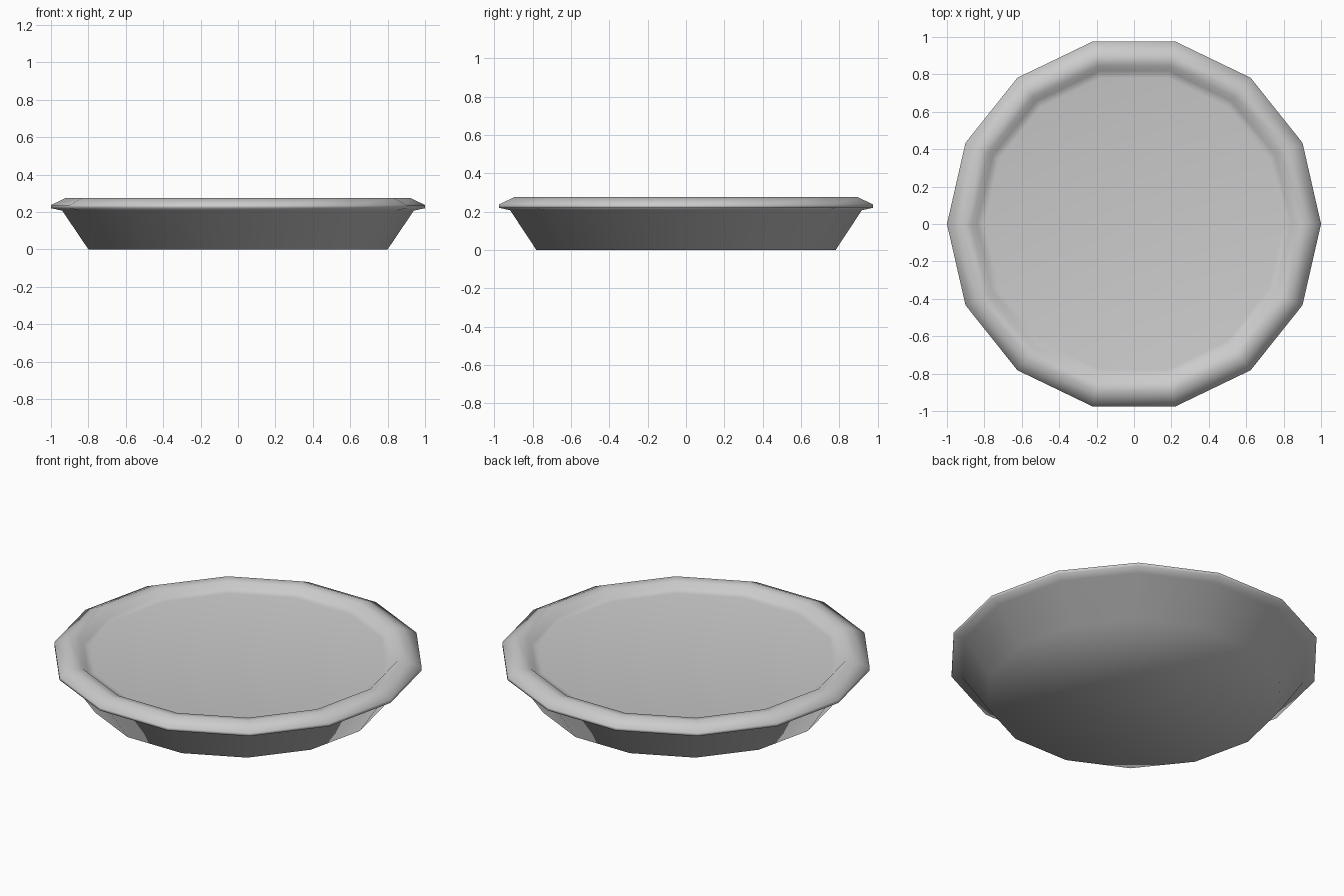
import bpy, bmesh
from math import cos, sin, tau

if "Cube" in bpy.data.objects:
    bpy.data.objects.remove(bpy.data.objects["Cube"])

SIDES = 14
# Outline (radius, height) from the underside edge, round the lip, to the filling
PROFILE = [(0.80, 0.0), (0.94, 0.207), (1.0, 0.22), (1.0, 0.237),
           (0.92, 0.275), (0.868, 0.268), (0.84, 0.237), (0.80, 0.23)]

bm = bmesh.new()
rings = [[bm.verts.new((r * cos(tau * i / SIDES), r * sin(tau * i / SIDES), z))
          for i in range(SIDES)] for r, z in PROFILE]

# Walls and lip
for low, high in zip(rings, rings[1:]):
    for i in range(SIDES):
        j = (i + 1) % SIDES
        bm.faces.new((low[i], low[j], high[j], high[i]))

# Flat underside and flat top surface
bm.faces.new(rings[0][::-1])
bm.faces.new(rings[-1])
bmesh.ops.recalc_face_normals(bm, faces=bm.faces)
for f in bm.faces:
    f.smooth = True

mesh = bpy.data.meshes.new("round_dish")
bm.to_mesh(mesh)
bm.free()
dish = bpy.data.objects.new("round_dish", mesh)
bpy.context.collection.objects.link(dish)
